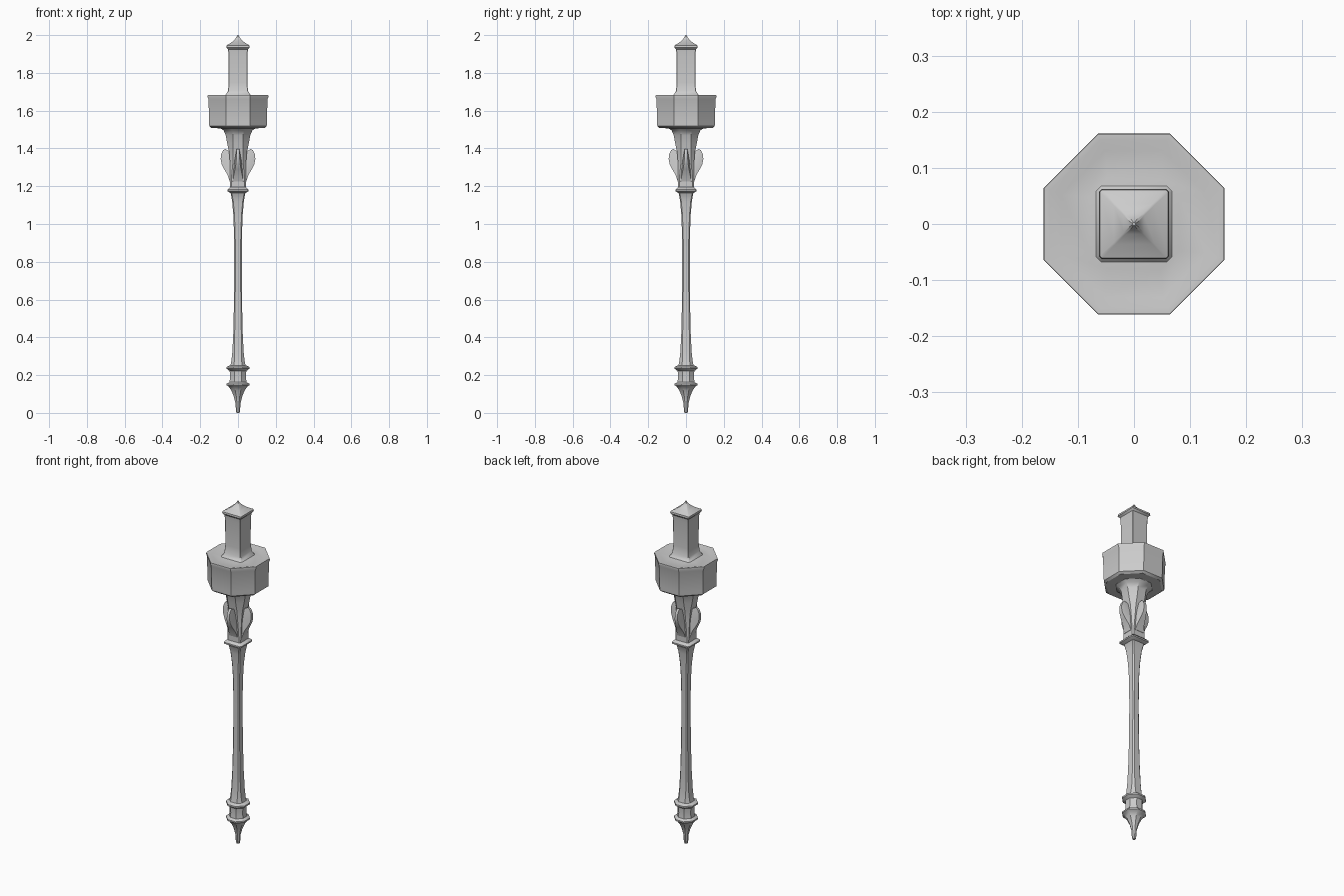
import bpy, bmesh, math


def finish(name, bm, angle=35):
    bmesh.ops.recalc_face_normals(bm, faces=bm.faces)
    me = bpy.data.meshes.new(name)
    bm.to_mesh(me)
    bm.free()
    ob = bpy.data.objects.new(name, me)
    bpy.context.collection.objects.link(ob)
    bpy.ops.object.select_all(action='DESELECT')
    ob.select_set(True)
    bpy.context.view_layer.objects.active = ob
    bpy.ops.object.shade_smooth_by_angle(angle=math.radians(angle))
    return ob


def loft(name, rows):
    """Stack eight-sided sections: (z, half width, flat-side ratio).
    Ratio 0.41 is a regular octagon, near 1 is a square."""
    bm = bmesh.new()
    rings = []
    for z, w, k in rows:
        c = k * w
        pts = [(w, -c), (w, c), (c, w), (-c, w), (-w, c), (-w, -c), (-c, -w), (c, -w)]
        rings.append([bm.verts.new((x, y, z)) for x, y in pts])
    for a, b in zip(rings, rings[1:]):
        for i in range(8):
            j = (i + 1) % 8
            bm.faces.new((a[i], a[j], b[j], b[i]))
    bm.faces.new(rings[0][::-1])
    bm.faces.new(rings[-1])
    return finish(name, bm)


# Pointed foot with two collars
loft("foot_finial", [
    (0.0, 0.008, .41), (0.01, 0.011, .41), (0.05, 0.013, .41), (0.09, 0.023, .41),
    (0.12, 0.036, .41), (0.138, 0.048, .41), (0.146, 0.06, .41), (0.154, 0.06, .41),
    (0.163, 0.045, .41), (0.19, 0.042, .41), (0.222, 0.044, .41), (0.234, 0.06, .41),
    (0.243, 0.06, .41), (0.252, 0.042, .45)])

# Slender waisted shaft
loft("shaft", [
    (0.245, 0.042, .5), (0.27, 0.036, .55), (0.32, 0.030, .65), (0.42, 0.025, .7),
    (0.6, 0.021, .7), (0.8, 0.020, .7), (0.95, 0.021, .7), (1.05, 0.025, .75),
    (1.12, 0.031, .8), (1.16, 0.038, .85), (1.17, 0.044, .85)])

# Square collar above the shaft
loft("upper_collar", [
    (1.163, 0.040, .88), (1.174, 0.056, .88), (1.182, 0.056, .88), (1.195, 0.042, .88)])

# Neck rising into the octagonal head
loft("neck", [
    (1.185, 0.042, .85), (1.25, 0.043, .8), (1.32, 0.042, .65), (1.38, 0.047, .55),
    (1.43, 0.058, .45), (1.47, 0.065, .41), (1.495, 0.076, .41), (1.512, 0.10, .41)])

# Octagonal head with a shallow dished top
loft("octagonal_head", [
    (1.506, 0.08, .41), (1.508, 0.14, .41), (1.518, 0.152, .41), (1.54, 0.153, .41),
    (1.66, 0.156, .41), (1.672, 0.161, .4), (1.682, 0.160, .4), (1.682, 0.15, .4),
    (1.676, 0.13, .4), (1.682, 0.08, .6)])

# Square pillar with a concave pyramid cap
loft("top_pillar", [
    (1.675, 0.075, .8), (1.688, 0.062, .9), (1.705, 0.053, .95), (1.75, 0.049, .95),
    (1.9, 0.050, .95), (1.925, 0.053, .95), (1.935, 0.062, .93), (1.945, 0.061, .93),
    (1.96, 0.036, .92), (1.975, 0.018, .85), (1.99, 0.008, .6), (2.0, 0.003, .5)])

# Four leaf-shaped fins around the neck: (radius, z, half thickness)
leaf = [(0.02, 1.22, .03), (0.044, 1.225, .028), (0.055, 1.26, .022), (0.073, 1.29, .016),
        (0.087, 1.318, .011), (0.092, 1.345, .009), (0.089, 1.37, .008),
        (0.079, 1.39, .007), (0.067, 1.397, .007), (0.055, 1.39, .008), (0.02, 1.375, .012)]
for n in range(4):
    a = n * math.pi / 2
    ca, sa = math.cos(a), math.sin(a)
    bm = bmesh.new()
    loops = []
    for s in (-1, 1):
        edge = [bm.verts.new((r * ca - s * t * sa, r * sa + s * t * ca, z)) for r, z, t in leaf]
        hub = bm.verts.new((0.052 * ca - s * .019 * sa, 0.052 * sa + s * .019 * ca, 1.33))
        for i in range(len(edge)):
            bm.faces.new((hub, edge[i], edge[(i + 1) % len(edge)]))
        loops.append(edge)
    for i in range(len(leaf)):
        j = (i + 1) % len(leaf)
        bm.faces.new((loops[0][i], loops[0][j], loops[1][j], loops[1][i]))
    finish("leaf_fin_%d" % (n + 1), bm)
